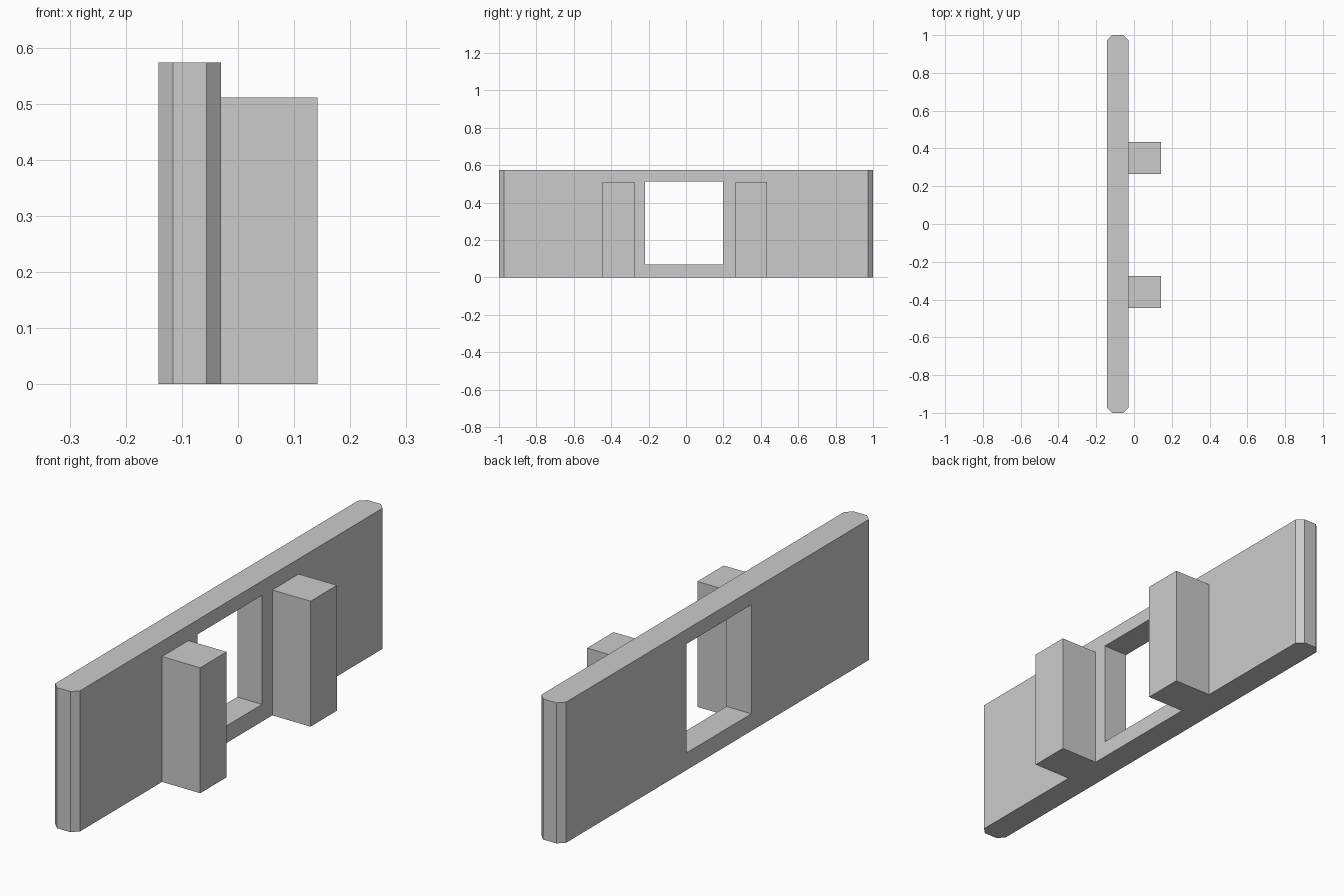
import bpy
import bmesh

cube = bpy.data.objects.get("Cube")
if cube:
    bpy.data.objects.remove(cube, do_unlink=True)

grey = bpy.data.materials.new("plain grey")
grey.use_nodes = True
colour = (0.6, 0.6, 0.6, 1)
grey.diffuse_color = colour
grey.node_tree.nodes["Principled BSDF"].inputs["Base Color"].default_value = colour


def prism(name, outline, bottom, top):
    """Extrude a plan outline (counter-clockwise) upward from bottom to top."""
    bm = bmesh.new()
    base = bm.faces.new([bm.verts.new((x, y, bottom)) for x, y in outline])
    raised = bmesh.ops.extrude_face_region(bm, geom=[base], use_keep_orig=True)["geom"]
    verts = [v for v in raised if isinstance(v, bmesh.types.BMVert)]
    bmesh.ops.translate(bm, verts=verts, vec=(0, 0, top - bottom))
    bmesh.ops.recalc_face_normals(bm, faces=bm.faces)
    mesh = bpy.data.meshes.new(name)
    bm.to_mesh(mesh)
    bm.free()
    mesh.materials.append(grey)
    obj = bpy.data.objects.new(name, mesh)
    bpy.context.collection.objects.link(obj)
    return obj


def box(name, x0, x1, y0, y1, z0, z1):
    return prism(name, [(x0, y0), (x1, y0), (x1, y1), (x0, y1)], z0, z1)


# Long wall with chamfered vertical corners
BACK, FACE, HEIGHT, C = -0.142, -0.03, 0.573, 0.026
wall = prism("wall", [
    (BACK + C, -1), (FACE - C, -1), (FACE, C - 1), (FACE, 1 - C),
    (FACE - C, 1), (BACK + C, 1), (BACK, 1 - C), (BACK, C - 1)], 0, HEIGHT)

# Window opening through the wall
cutter = box("window_cutter", BACK - 0.1, FACE + 0.1, -0.218, 0.198, 0.07, 0.514)
cutter.hide_render = True
cut = wall.modifiers.new("window", "BOOLEAN")
cut.operation = "DIFFERENCE"
cut.solver = "EXACT"
cut.object = cutter
bpy.context.view_layer.objects.active = wall
bpy.ops.object.modifier_apply(modifier=cut.name)
bpy.data.objects.remove(cutter, do_unlink=True)

# Square posts standing against the wall, either side of the window
for name, y in (("front_post", -0.361), ("back_post", 0.349)):
    box(name, FACE, 0.142, y - 0.085, y + 0.085, 0, 0.511)
